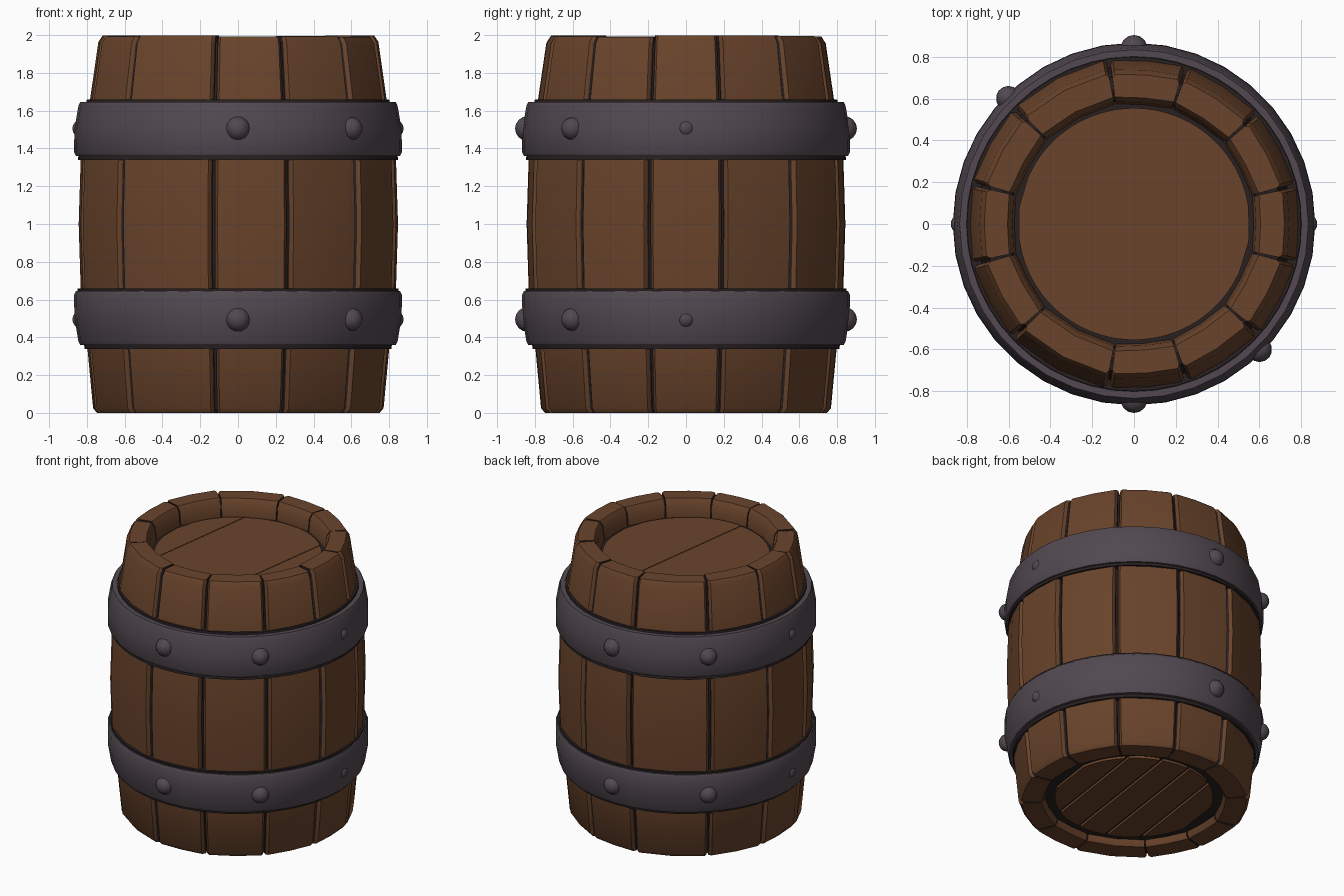
import bpy, bmesh, math, random

if "Cube" in bpy.data.objects:
    bpy.data.objects.remove(bpy.data.objects["Cube"])

random.seed(4)


def material(name, rgb):
    m = bpy.data.materials.new(name)
    m.diffuse_color = (*rgb, 1)
    m.use_nodes = True
    m.node_tree.nodes["Principled BSDF"].inputs["Base Color"].default_value = m.diffuse_color
    return m


WOOD = material("brown wood", (0.141, 0.057, 0.024))
IRON = material("grey iron", (0.084, 0.066, 0.081))
DARK = material("dark gap", (0.021, 0.014, 0.015))


def finish(name, bm, mats, angle=35):
    bmesh.ops.recalc_face_normals(bm, faces=bm.faces)
    me = bpy.data.meshes.new(name)
    bm.to_mesh(me)
    bm.free()
    ob = bpy.data.objects.new(name, me)
    bpy.context.collection.objects.link(ob)
    for m in mats:
        me.materials.append(m)
    bpy.ops.object.select_all(action='DESELECT')
    ob.select_set(True)
    bpy.context.view_layer.objects.active = ob
    bpy.ops.object.shade_smooth_by_angle(angle=math.radians(angle))
    return ob


def lathe(name, profile, mat, segs=48, closed=False):
    """Spin an (r, z) profile about z; closed joins last point to first."""
    bm = bmesh.new()
    vs = [bm.verts.new((r, 0, z)) for r, z in profile]
    es = [bm.edges.new(p) for p in zip(vs, vs[1:])]
    if closed:
        es.append(bm.edges.new((vs[-1], vs[0])))
    bmesh.ops.spin(bm, geom=vs + es, cent=(0, 0, 0), axis=(0, 0, 1),
                   angle=math.tau, steps=segs, use_duplicate=False)
    bmesh.ops.remove_doubles(bm, verts=bm.verts, dist=1e-4)
    return finish(name, bm, [mat])


# Outer and inner outlines of the staves
OUT = [(0.755, 0.0), (0.776, 0.025), (0.808, 0.36), (0.842, 0.65), (0.853, 1.0),
       (0.842, 1.35), (0.795, 1.64), (0.748, 1.965), (0.725, 2.0)]
INNER = [(0.62, 0.0), (0.605, 0.02), (0.59, 0.12), (0.59, 0.36), (0.59, 1.0),
         (0.59, 1.64), (0.582, 1.87), (0.592, 1.965), (0.615, 2.0)]


def radius(z):
    for (r0, z0), (r1, z1) in zip(OUT, OUT[1:]):
        if z <= z1:
            return r0 + (r1 - r0) * (z - z0) / (z1 - z0)
    return OUT[-1][0]


# Staves: flat boards with chamfered long edges and dark sides
def stave(i, a0, a1):
    bm = bmesh.new()
    gap, cham = 0.010, 0.030
    mid = (a0 + a1) / 2
    top = random.uniform(-0.01, 0)
    push = random.uniform(-0.003, 0.003)
    rows = []
    for (ro, zo), (ri, zi) in zip(OUT, INNER):
        ro += push
        if zo > 1.9:
            zo, zi = zo + top, zi + top
        pts = [(ri, a0 + gap * .7, zi), (ro - 0.017, a0 + gap, zo), (ro, a0 + cham, zo),
               (ro * 0.991, mid, zo), (ro, a1 - cham, zo), (ro - 0.017, a1 - gap, zo),
               (ri, a1 - gap * .7, zi), (ri * 0.985, mid, zi)]
        rows.append([bm.verts.new((r * math.cos(a), r * math.sin(a), z)) for r, a, z in pts])
    for lo, hi in zip(rows, rows[1:]):
        for k in range(8):
            n = (k + 1) % 8
            f = bm.faces.new((lo[k], lo[n], hi[n], hi[k]))
            f.material_index = 1 if k in (0, 5) else 0
    bm.faces.new(rows[0])
    bm.faces.new(rows[-1])
    finish(f"stave_{i + 1}", bm, [WOOD, DARK], 45)


seams = [-99, -71.5, -41.5, -13.5, 13.5, 42, 71.5, 99, 136, 166, 194, 223, 261]
for i in range(12):
    stave(i, math.radians(seams[i]), math.radians(seams[i + 1]))

# Dark core that shows in the seams and around both ends
core = [(0, 0.045), (0.615, 0.045), (0.65, 0.012)]
core += [(radius(z) - 0.038, z) for z in (0.012, 0.36, 0.65, 1.0, 1.35, 1.64, 1.96)]
core += [(0.65, 1.975), (0.60, 1.95), (0.595, 1.865), (0, 1.86)]
lathe("dark_core", core, DARK)

# Iron hoops with dark lines above and below
for name, z0, z1, r0, r1 in (("lower", 0.36, 0.645, 0.845, 0.868),
                             ("upper", 1.36, 1.645, 0.868, 0.845)):
    lathe(name + "_hoop", [(0.76, z0), (r0 - 0.01, z0), (r0, z0 + 0.02),
                           (0.866, (z0 + z1) / 2), (r1, z1 - 0.02), (r1 - 0.01, z1),
                           (0.76, z1)], IRON, 36, True)
    a, b = z0 - 0.022, z1 + 0.014
    lathe(name + "_hoop_shadow_gap", [(0.74, a), (radius(a) + 0.006, a),
                                      (radius(b) + 0.008, b), (0.74, b)], DARK, 48, True)

# Rivets: proud ones and sunk ones on each hoop
for z, hoop in ((0.495, "lower"), (1.505, "upper")):
    for deg, r, size in ((-90, 0.84, 0.065), (90, 0.84, 0.065), (-45, 0.85, 0.06),
                         (135, 0.85, 0.06), (0, 0.83, 0.048), (180, 0.83, 0.048)):
        bm = bmesh.new()
        bmesh.ops.create_uvsphere(bm, u_segments=14, v_segments=8, radius=size)
        a = math.radians(deg)
        bmesh.ops.translate(bm, verts=bm.verts, vec=(r * math.cos(a), r * math.sin(a), z))
        finish(f"{hoop}_rivet_{deg}", bm, [IRON], 60)


# Round heads made of parallel planks
def head(name, rad, cuts, z0, z1, gap, step, turn):
    for i, (x0, x1) in enumerate(zip(cuts, cuts[1:])):
        x0, x1 = x0 * rad + gap / 2, x1 * rad - gap / 2
        h = z1 - step * (i % 2)
        xs = [x0 + (x1 - x0) * k / 10 for k in range(11)]
        ys = [math.sqrt(max(rad * rad - x * x, 1e-4)) for x in xs]
        outline = list(zip(xs, ys)) + [(x, -y) for x, y in reversed(list(zip(xs, ys)))]
        bm = bmesh.new()
        c, s = math.cos(turn), math.sin(turn)
        f = bm.faces.new([bm.verts.new((x * c - y * s, x * s + y * c, z0)) for x, y in outline])
        ext = bmesh.ops.extrude_face_region(bm, geom=[f])
        bmesh.ops.translate(bm, vec=(0, 0, h - z0),
                            verts=[v for v in ext["geom"] if isinstance(v, bmesh.types.BMVert)])
        finish(f"{name}_plank_{i + 1}", bm, [WOOD])


head("top_head", 0.555, [-1, -0.62, 0.03, 0.58, 1], 1.85, 1.878, 0, 0.004, math.radians(-8))
head("bottom_head", 0.53, [-0.97, -0.6, -0.2, 0.2, 0.6, 0.97], 0.06, 0.028, 0.022, 0,
     math.radians(-8))
